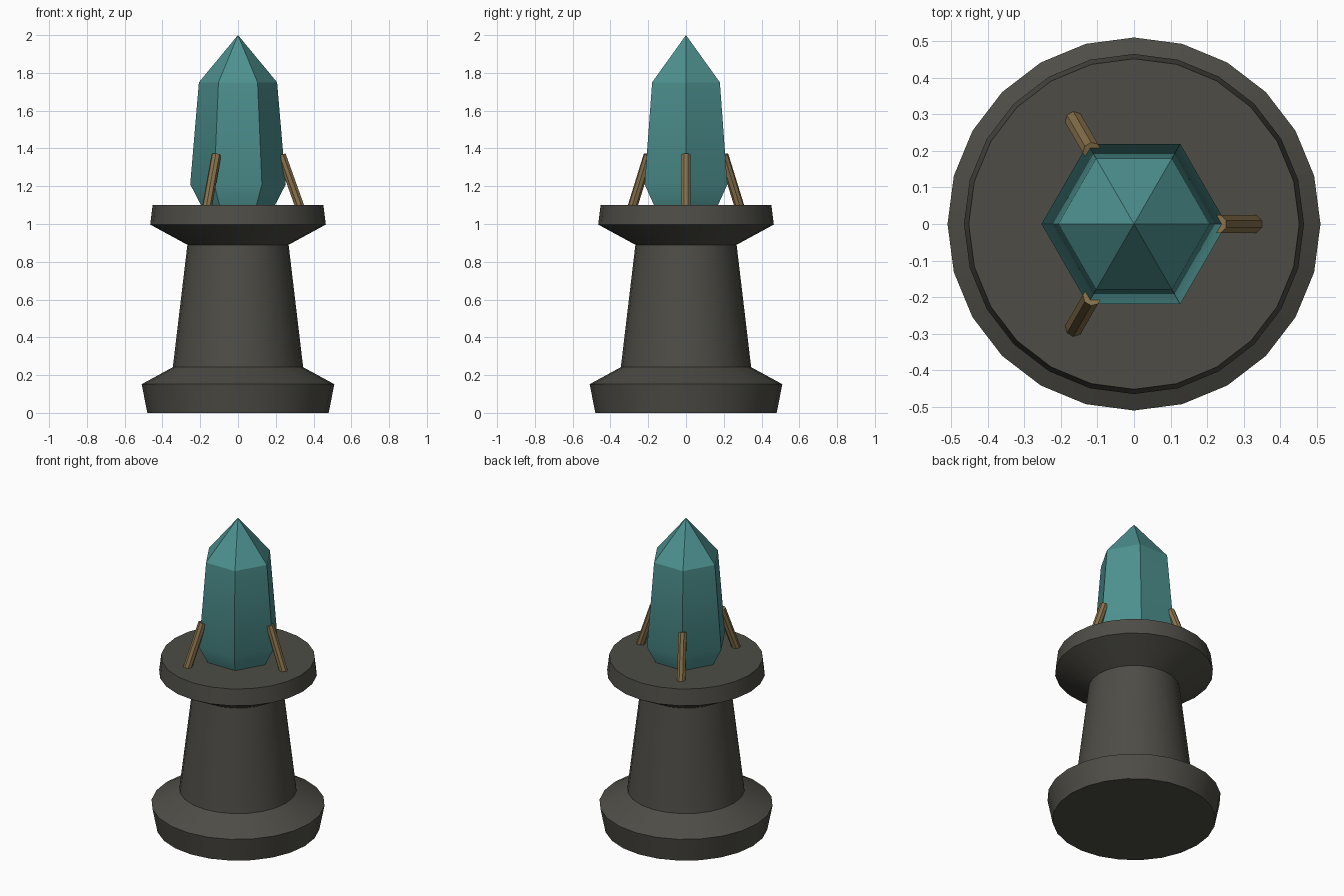
import bpy, bmesh, math
from mathutils import Matrix, Vector

if "Cube" in bpy.data.objects:
    bpy.data.objects.remove(bpy.data.objects["Cube"])


def material(name, rgb):
    m = bpy.data.materials.new(name)
    m.diffuse_color = (*rgb, 1)
    m.use_nodes = True
    m.node_tree.nodes["Principled BSDF"].inputs["Base Color"].default_value = m.diffuse_color
    return m


STONE = material("dark stone", (0.075, 0.073, 0.061))
CRYSTAL = material("teal crystal", (0.074, 0.283, 0.275))
BRASS = material("aged brass", (0.25, 0.168, 0.072))


def lathe(name, profile, sides, mat, phase=0.0, matrix=Matrix()):
    """Stack rings of (radius, z); a zero radius makes a point, open ends are capped."""
    bm = bmesh.new()
    rings = []
    for r, z in profile:
        n = sides if r > 0 else 1
        rings.append([bm.verts.new((r * math.cos(phase + i * math.tau / n),
                                    r * math.sin(phase + i * math.tau / n), z))
                      for i in range(n)])
    for a, b in zip(rings, rings[1:]):
        for i in range(sides):
            j = (i + 1) % sides
            if len(b) == 1:
                bm.faces.new((a[i], a[j], b[0]))
            else:
                bm.faces.new((a[i], a[j], b[j], b[i]))
    for ring in (rings[0], rings[-1]):
        if len(ring) > 1:
            bm.faces.new(ring)
    bmesh.ops.recalc_face_normals(bm, faces=bm.faces)
    bm.transform(matrix)
    mesh = bpy.data.meshes.new(name)
    bm.to_mesh(mesh)
    bm.free()
    mesh.materials.append(mat)
    obj = bpy.data.objects.new(name, mesh)
    bpy.context.collection.objects.link(obj)
    bpy.ops.object.select_all(action='DESELECT')
    obj.select_set(True)
    bpy.context.view_layer.objects.active = obj
    bpy.ops.object.shade_smooth_by_angle(angle=math.radians(30))
    return obj


# Turned stone pedestal
lathe("pedestal", [(0.48, 0), (0.51, 0.152), (0.345, 0.242), (0.268, 0.89),
                   (0.465, 0.997), (0.452, 1.1)], 24, STONE)

# Six-sided pointed crystal, its foot sunk into the pedestal
lathe("crystal", [(0.17, 1.05), (0.253, 1.21), (0.207, 1.75), (0, 2.0)], 6, CRYSTAL)

# Three leaning prongs that grip the crystal
foot, tip = Vector((0.342, 0, 1.05)), Vector((0.229, 0, 1.366))
axis = tip - foot
lean = Matrix.Translation(foot) @ Matrix.Rotation(math.atan2(axis.x, axis.z), 4, 'Y')
for k in range(3):
    turn = Matrix.Rotation(k * math.tau / 3, 4, 'Z')
    lathe(f"prong_{k + 1}", [(0.026, 0), (0.026, axis.length)], 8, BRASS,
          math.pi / 8, turn @ lean)
